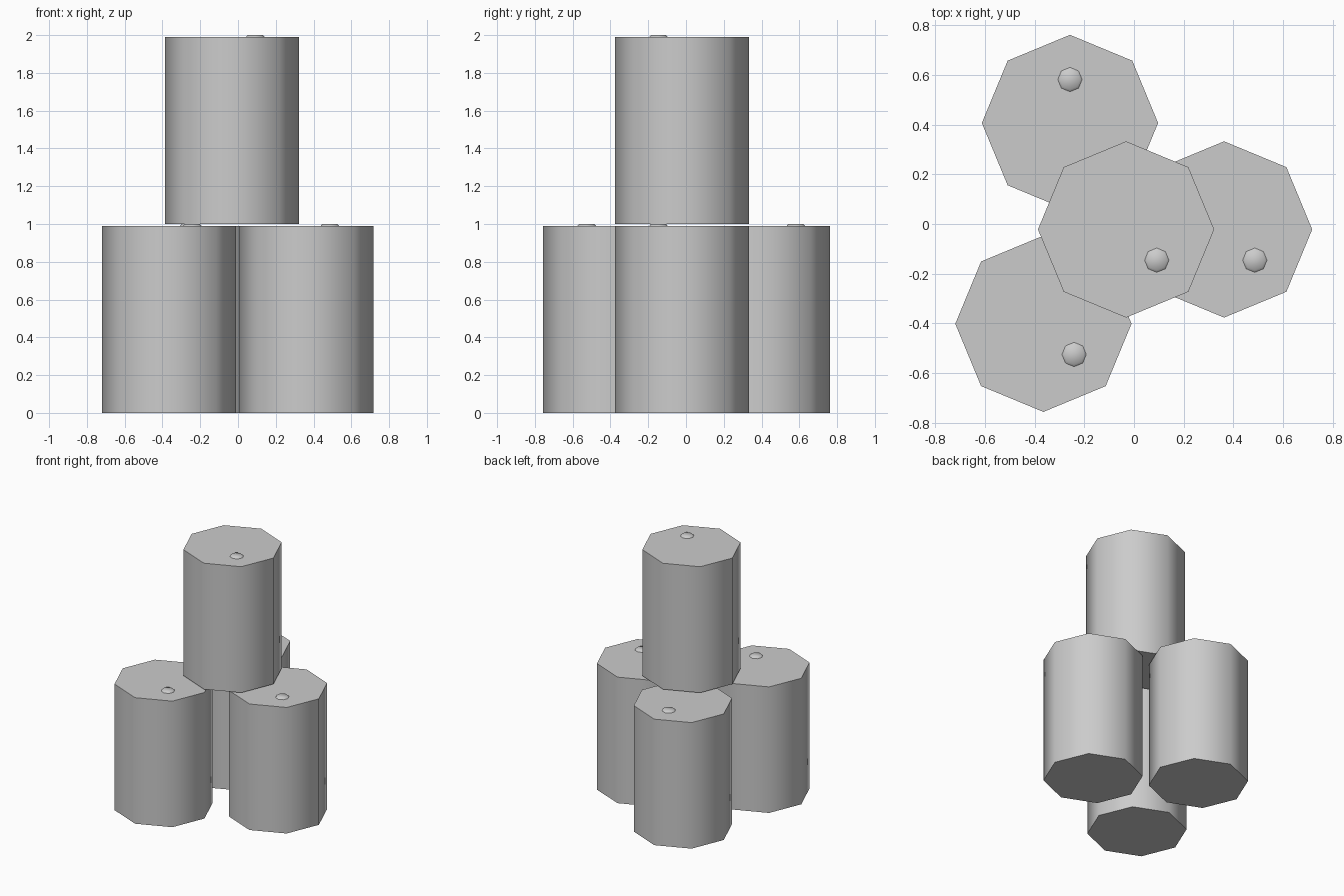
import bpy, math
from math import cos, sin, radians

if "Cube" in bpy.data.objects:
    bpy.data.objects.remove(bpy.data.objects["Cube"])

def prism(name, r1, r2, depth, loc, rot=0.0):
    # octagonal prism with a vertex on the +x axis, smooth sides, sharp rims
    bpy.ops.mesh.primitive_cone_add(vertices=8, radius1=r1, radius2=r2, depth=depth,
                                    location=(loc[0], loc[1], loc[2] + depth / 2),
                                    rotation=(0, 0, rot))
    ob = bpy.context.object
    ob.name = name
    bpy.ops.object.shade_smooth_by_angle(angle=radians(50))
    return ob

def barrel(name, x, y, z, angle):
    body = prism(name + "_body", 0.355, 0.355, 0.99, (x, y, z))
    # filler cap set off centre on the lid
    a = radians(angle)
    cap = prism(name + "_cap", 0.05, 0.04, 0.011,
                (x + 0.175 * cos(a), y + 0.175 * sin(a), z + 0.989), a + radians(45))
    cap.parent = body
    cap.matrix_parent_inverse = body.matrix_world.inverted()

# three barrels on the floor, one stacked on top
barrel("back_barrel", -0.258, 0.407, 0, 90)
barrel("right_barrel", 0.363, -0.022, 0, -45)
barrel("left_barrel", -0.365, -0.402, 0, -45)
barrel("top_barrel", -0.032, -0.022, 1.0, -45)
